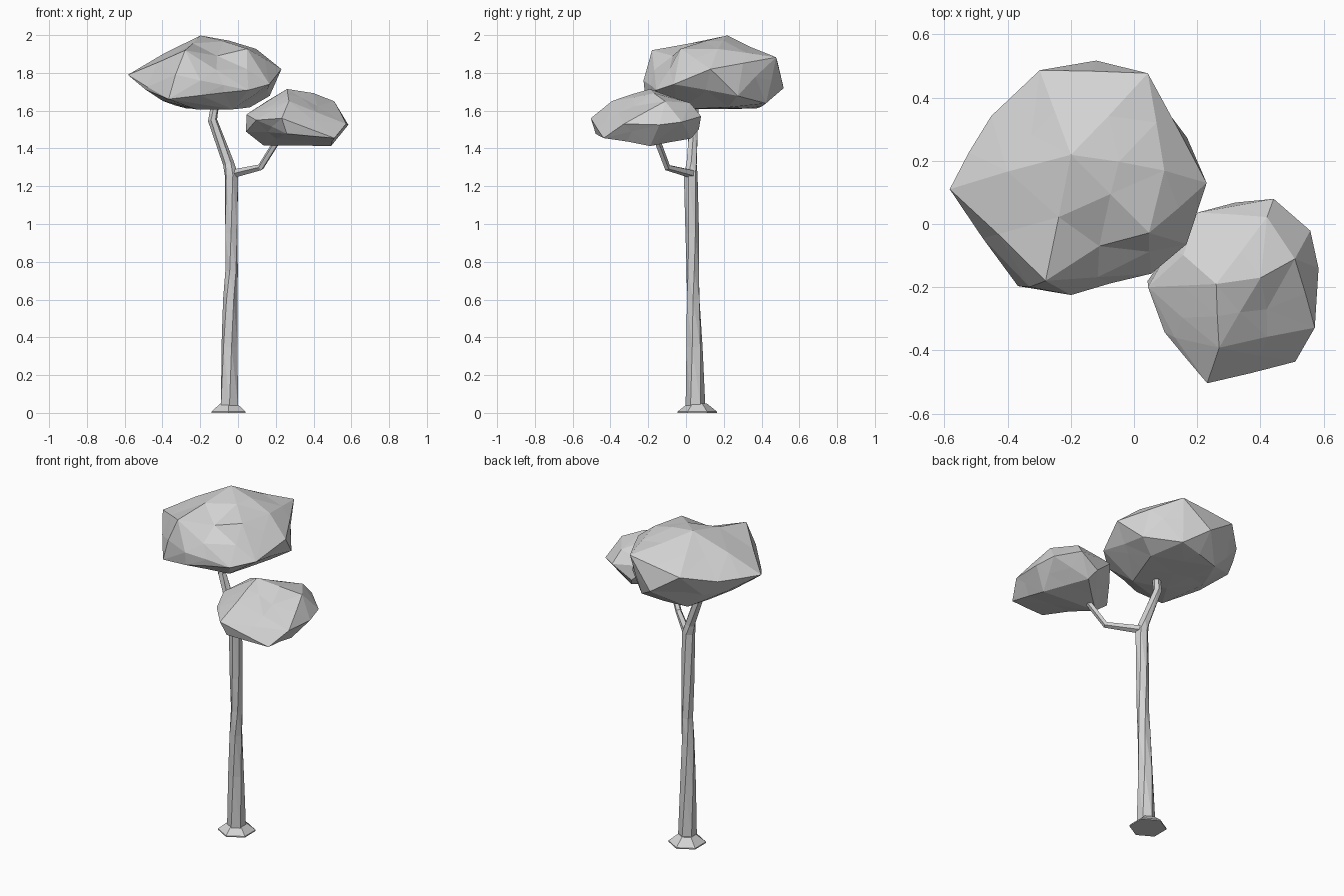
import bpy
import bmesh
import math
import random
from mathutils import Vector

random.seed(4)
default_cube = bpy.data.objects.get("Cube")
if default_cube:
    bpy.data.objects.remove(default_cube, do_unlink=True)

# One plain grey for the whole tree
GREY = (0.65, 0.65, 0.65, 1)
grey = bpy.data.materials.new("plain grey")
grey.use_nodes = True
grey.diffuse_color = GREY
shader = next(n for n in grey.node_tree.nodes if n.type == "BSDF_PRINCIPLED")
shader.inputs["Base Color"].default_value = GREY


def finish(bm, name):
    """Turn a bmesh into a flat shaded object."""
    bmesh.ops.recalc_face_normals(bm, faces=bm.faces[:])
    mesh = bpy.data.meshes.new(name)
    bm.to_mesh(mesh)
    bm.free()
    mesh.materials.append(grey)
    obj = bpy.data.objects.new(name, mesh)
    bpy.context.scene.collection.objects.link(obj)
    return obj


def limb(name, path, sides=6, twist=0.0):
    """Loft rings along a path of (x, y, z, radius)."""
    bm = bmesh.new()
    centres = [Vector(p[:3]) for p in path]
    up = Vector((0, 0, 1))
    rings = []
    for i, centre in enumerate(centres):
        before = centres[max(i - 1, 0)]
        after = centres[min(i + 1, len(path) - 1)]
        turn = up.rotation_difference((after - before).normalized())
        ring = []
        for s in range(sides):
            angle = math.pi / 2 + math.tau * s / sides + twist * i
            offset = Vector((math.cos(angle), math.sin(angle), 0)) * path[i][3]
            ring.append(bm.verts.new(centre + turn @ offset))
        rings.append(ring)
    for low, high in zip(rings, rings[1:]):
        for s in range(sides):
            t = (s + 1) % sides
            bm.faces.new((low[s], low[t], high[t], high[s]))
    bm.faces.new(rings[0][::-1])
    bm.faces.new(rings[-1])
    bmesh.ops.triangulate(bm, faces=bm.faces[:])
    return finish(bm, name)


def canopy(name, corners, dent, longest):
    """Faceted clump: hull of the corners, long edges bulged, one dent."""
    bm = bmesh.new()
    for corner in corners:
        bm.verts.new(corner)
    hull = bmesh.ops.convex_hull(bm, input=bm.verts[:])
    inside = [g for g in hull["geom_interior"] if isinstance(g, bmesh.types.BMVert)]
    bmesh.ops.delete(bm, geom=inside, context="VERTS")
    middle = sum((v.co for v in bm.verts), Vector()) / len(bm.verts)
    known = set(bm.verts)
    long_edges = [e for e in bm.edges if e.calc_length() > longest]
    bmesh.ops.subdivide_edges(bm, edges=long_edges, cuts=1)
    bmesh.ops.triangulate(bm, faces=bm.faces[:])
    added = [v for v in bm.verts if v not in known]
    for v in added:
        v.co = middle + (v.co - middle) * random.uniform(0.98, 1.03)
    target = Vector(dent)
    min(added, key=lambda v: (v.co - target).length).co = target
    return finish(bm, name)


# Flared foot, thin at the rim
limb("trunk_foot", [(-.05, .06, 0, .104), (-.05, .06, .007, .104), (-.05, .06, .05, .05)])

# Trunk running on into the tall branch
limb("trunk", [
    (-.045, .05, .04, .052), (-.045, .045, .35, .044), (-.041, .038, .6, .038),
    (-.034, .036, .75, .034), (-.035, .033, .95, .036), (-.035, .025, 1.26, .037),
    (-.05, .03, 1.32, .03), (-.135, .04, 1.55, .025), (-.115, .05, 1.67, .021)],
    twist=0.25)

# Short bent side branch
limb("side_branch", [
    (-.03, .035, 1.265, .024), (.12, -.1, 1.3, .018), (.22, -.16, 1.46, .018)], sides=5)

# Tall canopy
canopy("upper_canopy", [
    (-.2, .22, 2), (-.59, .11, 1.79), (-.28, -.18, 1.92), (.05, -.03, 1.93),
    (.1, .17, 1.93), (.23, .13, 1.82), (.16, .27, 1.68), (.04, .47, 1.88),
    (-.12, .51, 1.72), (-.3, .49, 1.84), (-.45, .34, 1.8), (-.49, -.02, 1.71),
    (-.37, -.2, 1.66), (-.2, -.23, 1.76), (-.2, -.22, 1.68), (.05, -.15, 1.71),
    (.16, -.06, 1.74), (-.03, -.04, 1.61), (-.22, .02, 1.61), (-.4, .12, 1.65),
    (-.27, .37, 1.61), (0, .42, 1.64), (.06, .22, 1.62)],
    dent=(-.11, -.07, 1.89), longest=0.24)

# Lower canopy
canopy("lower_canopy", [
    (.26, -.19, 1.715), (.4, -.17, 1.69), (.51, -.11, 1.65), (.27, -.39, 1.65),
    (.16, -.1, 1.65), (.04, -.2, 1.58), (.2, .04, 1.6), (.32, .07, 1.5),
    (.44, .075, 1.57), (.42, .02, 1.64), (.56, -.02, 1.54), (.585, -.14, 1.525),
    (.575, -.33, 1.53), (.51, -.435, 1.455), (.23, -.51, 1.56), (.1, -.34, 1.55),
    (.05, -.18, 1.49), (.14, -.17, 1.42), (.49, -.19, 1.415), (.26, -.47, 1.48),
    (.35, .03, 1.45)],
    dent=(.42, -.27, 1.625), longest=0.2)
